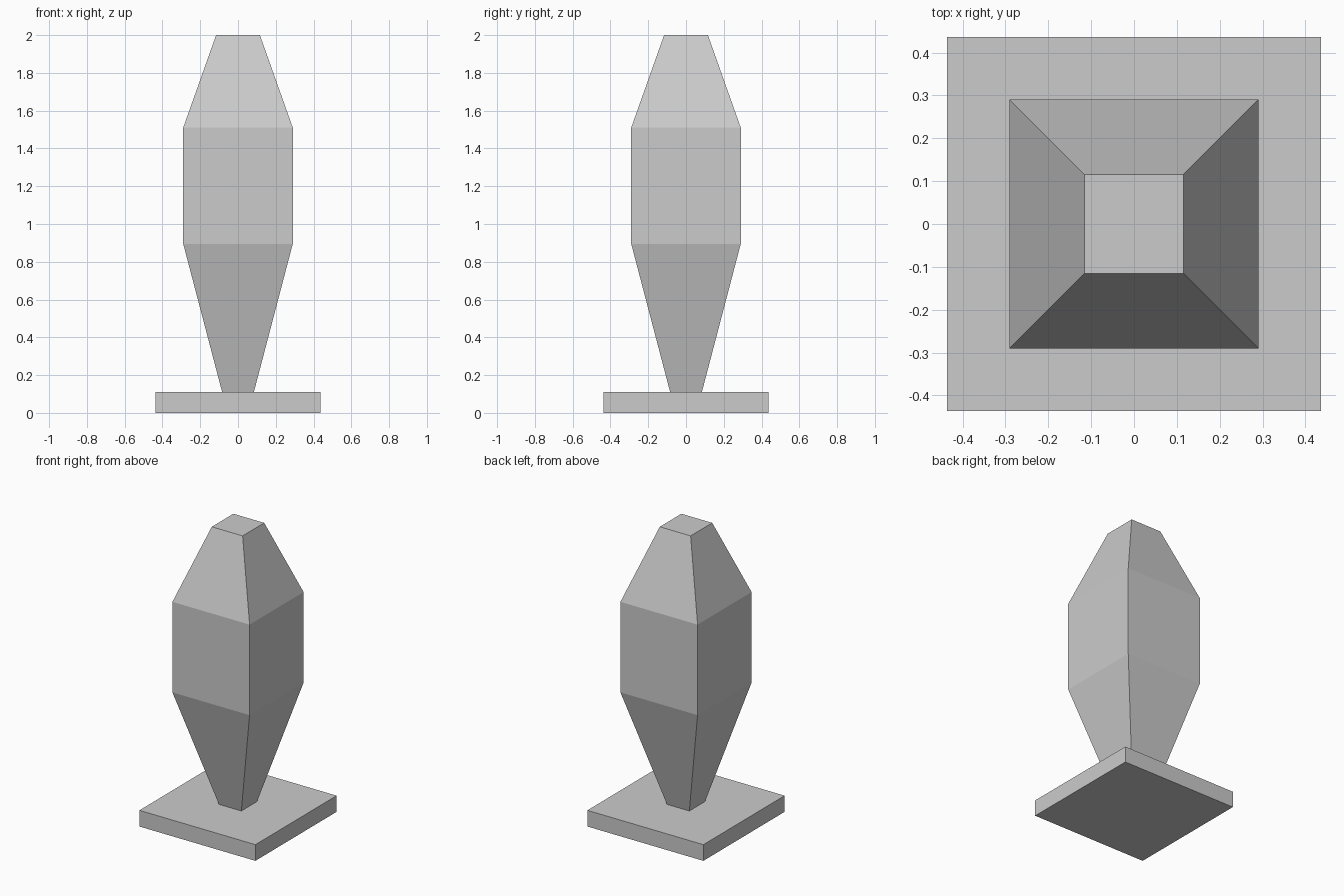
import bpy
import bmesh

cube = bpy.data.objects.get("Cube")
if cube:
    bpy.data.objects.remove(cube, do_unlink=True)

# One plain grey for the whole model
grey = bpy.data.materials.new("plain_grey")
grey.use_nodes = True
colour = (0.6, 0.6, 0.6, 1.0)
grey.diffuse_color = colour
grey.node_tree.nodes["Principled BSDF"].inputs["Base Color"].default_value = colour


def square_loft(name, profile):
    """Stack square rings given as (half width, height) and skin them."""
    bm = bmesh.new()
    rings = []
    for half, z in profile:
        corners = ((-1, -1), (1, -1), (1, 1), (-1, 1))
        rings.append([bm.verts.new((x * half, y * half, z)) for x, y in corners])
    for low, high in zip(rings, rings[1:]):
        for i in range(4):
            j = (i + 1) % 4
            bm.faces.new((low[i], low[j], high[j], high[i]))
    bm.faces.new(reversed(rings[0]))
    bm.faces.new(rings[-1])
    mesh = bpy.data.meshes.new(name)
    bm.to_mesh(mesh)
    bm.free()
    mesh.materials.append(grey)
    obj = bpy.data.objects.new(name, mesh)
    bpy.context.collection.objects.link(obj)
    return obj


# Flat square plate
square_loft("base_plate", [(0.436, 0), (0.436, 0.11)])

# Tapered body: narrow foot, straight middle, sloped top
square_loft("tapered_body", [(0.084, 0.11), (0.29, 0.895), (0.29, 1.51), (0.116, 2.0)])
